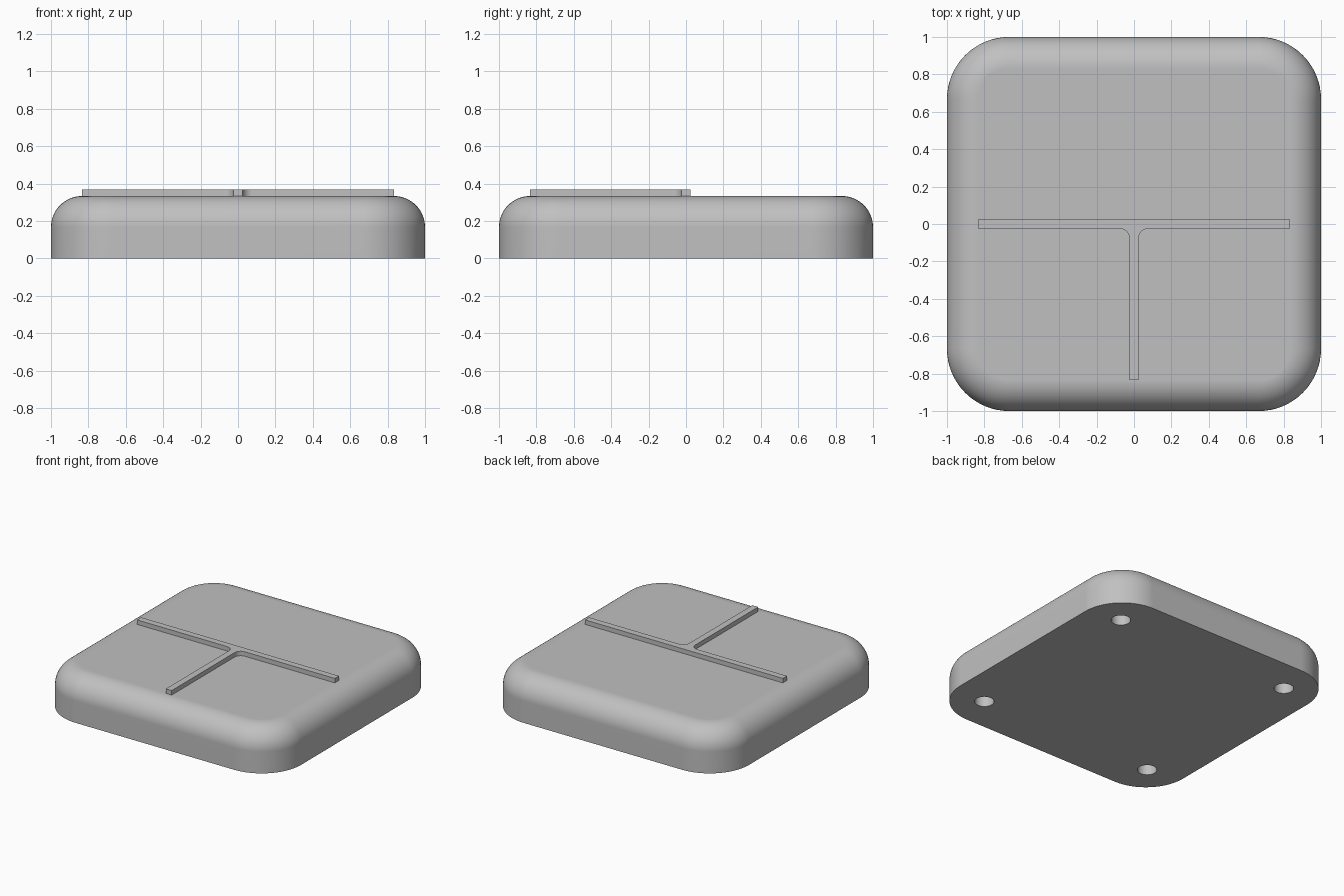
import bpy
import bmesh
from math import cos, sin, pi, radians

old = bpy.data.objects.get("Cube")
if old:
    bpy.data.objects.remove(old, do_unlink=True)

HALF, HEIGHT = 1.0, 0.333        # body half width and height
CORNER, FILLET = 0.333, 0.167    # plan corner and top edge radii
HOLE_AT, HOLE_R, HOLE_DEPTH = 0.733, 0.067, 0.15
RIB_HALF, RIB_END, RIB_TOP, RIB_FILLET = 0.025, 0.833, 0.367, 0.05
STEPS = 16

grey = bpy.data.materials.new("light grey")
grey.use_nodes = True
color = (0.53, 0.53, 0.53, 1)
grey.diffuse_color = color
grey.node_tree.nodes["Principled BSDF"].inputs["Base Color"].default_value = color


def make_object(name, bm):
    bmesh.ops.recalc_face_normals(bm, faces=bm.faces)
    mesh = bpy.data.meshes.new(name)
    bm.to_mesh(mesh)
    bm.free()
    obj = bpy.data.objects.new(name, mesh)
    bpy.context.collection.objects.link(obj)
    mesh.materials.append(grey)
    return obj


def select_only(obj):
    bpy.ops.object.select_all(action="DESELECT")
    obj.select_set(True)
    bpy.context.view_layer.objects.active = obj


def loft(rings):
    """Skin a stack of equal closed rings and cap both ends."""
    bm = bmesh.new()
    rows = [[bm.verts.new(p) for p in ring] for ring in rings]
    for low, high in zip(rows, rows[1:]):
        for i in range(len(low)):
            j = (i + 1) % len(low)
            bm.faces.new((low[i], low[j], high[j], high[i]))
    bm.faces.new(rows[0][::-1])
    bm.faces.new(rows[-1])
    return bm


def arc(cx, cy, r, start, sweep, steps):
    angles = [start + sweep * i / steps for i in range(steps + 1)]
    return [(cx + r * cos(a), cy + r * sin(a)) for a in angles]


def rounded_square(inset, z):
    core = HALF - CORNER
    points = []
    for k, (sx, sy) in enumerate(((1, 1), (-1, 1), (-1, -1), (1, -1))):
        points += arc(sx * core, sy * core, CORNER - inset, k * pi / 2, pi / 2, STEPS)
    return [(x, y, z) for x, y in points]


# Body with rounded corners and a rounded top edge
rings = [rounded_square(0, 0)]
for i in range(STEPS + 1):
    a = pi / 2 * i / STEPS
    rings.append(rounded_square(FILLET * (1 - cos(a)), HEIGHT - FILLET * (1 - sin(a))))
body = make_object("body", loft(rings))

# Four blind holes in the underside
bm = bmesh.new()
for sx in (-1, 1):
    for sy in (-1, 1):
        made = bmesh.ops.create_cone(bm, cap_ends=True, segments=48, radius1=HOLE_R,
                                     radius2=HOLE_R, depth=2 * HOLE_DEPTH)
        bmesh.ops.translate(bm, verts=made["verts"], vec=(sx * HOLE_AT, sy * HOLE_AT, 0))
cutter = make_object("hole_cutter", bm)
cutter.hide_render = True
cut = body.modifiers.new("holes", "BOOLEAN")
cut.operation = "DIFFERENCE"
cut.solver = "EXACT"
cut.object = cutter
select_only(body)
bpy.ops.object.modifier_apply(modifier=cut.name)
bpy.data.objects.remove(cutter, do_unlink=True)

# Raised tee rib with filleted inner corners
offset = RIB_HALF + RIB_FILLET
right = [(RIB_HALF, -RIB_END)]
right += arc(offset, -offset, RIB_FILLET, pi, -pi / 2, 8)
right += [(RIB_END, -RIB_HALF), (RIB_END, RIB_HALF)]
outline = right + [(-x, y) for x, y in reversed(right)]
rib = make_object("tee_rib", loft([[(x, y, z) for x, y in outline]
                                   for z in (HEIGHT - 0.02, RIB_TOP)]))

# Smooth curves, flat planes and sharp rims
for obj in (body, rib):
    select_only(obj)
    bpy.ops.object.shade_smooth_by_angle(angle=radians(30))
    weighted = obj.modifiers.new("even_shading", "WEIGHTED_NORMAL")
    weighted.keep_sharp = True
